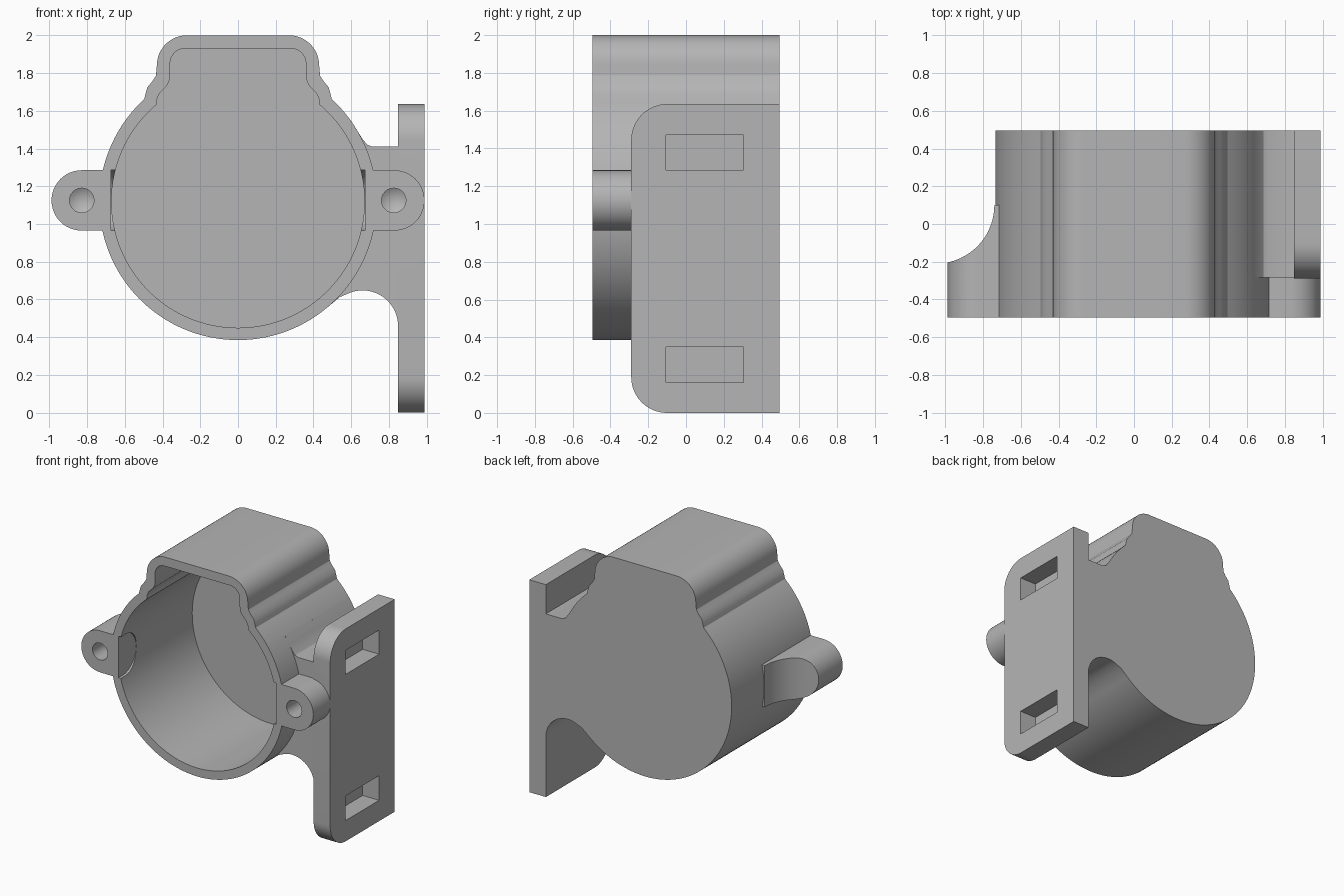
import bpy, bmesh
from math import sin, cos, radians

cube = bpy.data.objects.get("Cube")
if cube:
    bpy.data.objects.remove(cube, do_unlink=True)

FRONT, BACK, AXIS_Z = -0.495, 0.495, 1.12

grey = bpy.data.materials.new("light grey plastic")
grey.use_nodes = True
grey.diffuse_color = (0.46, 0.46, 0.46, 1)
grey.node_tree.nodes["Principled BSDF"].inputs["Base Color"].default_value = (0.46, 0.46, 0.46, 1)


def arc(cx, cy, r, start, end, steps=16):
    angles = [radians(start + (end - start) * i / steps) for i in range(steps + 1)]
    return [(cx + r * cos(a), cy + r * sin(a)) for a in angles]


def prism(name, outline, axis, low, high):
    """Extrude a closed outline along an axis from low to high."""
    place = {"X": lambda u, v: (low, u, v),
             "Y": lambda u, v: (u, low, v),
             "Z": lambda u, v: (u, v, low)}[axis]
    shift = [high - low if a == axis else 0 for a in "XYZ"]
    bm = bmesh.new()
    face = bm.faces.new([bm.verts.new(place(u, v)) for u, v in outline])
    new = bmesh.ops.extrude_face_region(bm, geom=[face])["geom"]
    bmesh.ops.translate(bm, vec=shift, verts=[g for g in new if isinstance(g, bmesh.types.BMVert)])
    bmesh.ops.recalc_face_normals(bm, faces=bm.faces)
    mesh = bpy.data.meshes.new(name)
    bm.to_mesh(mesh)
    bm.free()
    mesh.materials.append(grey)
    obj = bpy.data.objects.new(name, mesh)
    bpy.context.collection.objects.link(obj)
    return obj


def combine(target, tool, operation):
    """Apply a boolean and discard the tool object."""
    mod = target.modifiers.new("boolean", "BOOLEAN")
    mod.operation, mod.object, mod.solver = operation, tool, "EXACT"
    bpy.context.view_layer.objects.active = target
    bpy.ops.object.modifier_apply(modifier=mod.name)
    bpy.data.objects.remove(tool, do_unlink=True)


def cup_outline(radius, join_angle, shoulder, corner_x, corner_z, corner_r):
    """Round body with a stepped, rounded box on top, mirrored about x."""
    half = arc(0, AXIS_Z, radius, -90, join_angle, 48) + shoulder
    half += arc(corner_x, corner_z, corner_r, 0, 90, 12)
    return half + [(-x, z) for x, z in reversed(half[1:])]


def rectangle(u0, u1, v0, v1):
    return [(u0, v0), (u1, v0), (u1, v1), (u0, v1)]


# Cup body
outer = cup_outline(0.735, 47.5, [(0.49, 1.69), (0.48, 1.725), (0.455, 1.755), (0.435, 1.785)],
                    0.27, 1.84, 0.16)
housing = prism("sensor_housing", outer, "Y", FRONT, BACK)

# Side plate with rounded front corners and two strap slots
plate_outline = ([(BACK, 0), (BACK, 1.635)] + arc(-0.1, 1.445, 0.19, 90, 180)
                 + arc(-0.1, 0.19, 0.19, 180, 270))
plate = prism("strap_plate", plate_outline, "X", 0.847, 0.988)
# Web joining the plate to the cup
web_outline = ([(0.9, 1.41), (0.71, 1.41), (0.685, 1.42), (0.66, 1.45), (0.6, 1.545), (0.4, 1.4),
                (0.4, 0.7), (0.46, 0.547), (0.54, 0.613)]
               + arc(0.66, 0.46, 0.188, 110, 0) + [(0.9, 0.46)])
web = prism("web", web_outline, "Y", -0.283, BACK)
combine(plate, web, "UNION")
for low, high in ((0.16, 0.35), (1.285, 1.47)):
    combine(plate, prism("slot_cutter", rectangle(-0.105, 0.305, low, high), "X", 0.848, 1.1),
            "DIFFERENCE")
combine(housing, plate, "UNION")

# Screw lugs; the left-hand one is scooped away behind
for side, end in ((-1, 0.1), (1, -0.2)):
    tip = arc(0.828, 1.125, 0.16, -90, 90, 24)
    outline = [(side * x, z) for x, z in [(0.5, 1.285), (0.5, 0.965)] + tip]
    lug = prism("screw_lug", outline, "Y", FRONT, end)
    if side < 0:
        combine(lug, prism("scoop_cutter", arc(-1.05, 0.1, 0.31, 0, 354, 59), "Z", 0.8, 1.5),
                "DIFFERENCE")
    combine(housing, lug, "UNION")

# Hollow interior
inner = cup_outline(0.67, 50, [(0.43, 1.66), (0.415, 1.695), (0.375, 1.735), (0.362, 1.765)],
                    0.28, 1.85, 0.08)
combine(housing, prism("cavity_cutter", inner, "Y", -0.7, 0.4), "DIFFERENCE")

# Flat reliefs inside the rim beside each lug
relief = [(-0.7, 0.965)] + arc(-0.44, 1.125, 0.16, -90, 90) + [(-0.7, 1.285)]
combine(housing, prism("relief_cutter", relief, "X", -0.672, 0.672), "DIFFERENCE")

# Drilled screw holes with conical ends
for x in (-0.828, 0.825):
    hole = prism("hole_cutter", arc(x, 1.125, 0.065, 0, 345, 23), "Y", -0.7, -0.25)
    bm = bmesh.new()
    bm.from_mesh(hole.data)
    bm.faces.ensure_lookup_table()
    floor = max(bm.faces, key=lambda f: f.calc_center_median().y if len(f.verts) > 4 else -9)
    cone = bmesh.ops.poke(bm, faces=[floor])
    cone["verts"][0].co.y += 0.04
    bm.to_mesh(hole.data)
    bm.free()
    combine(housing, hole, "DIFFERENCE")

# Smooth the curves while keeping edges crisp
bpy.ops.object.select_all(action="DESELECT")
housing.select_set(True)
bpy.context.view_layer.objects.active = housing
bpy.ops.object.shade_smooth_by_angle(angle=radians(25))
